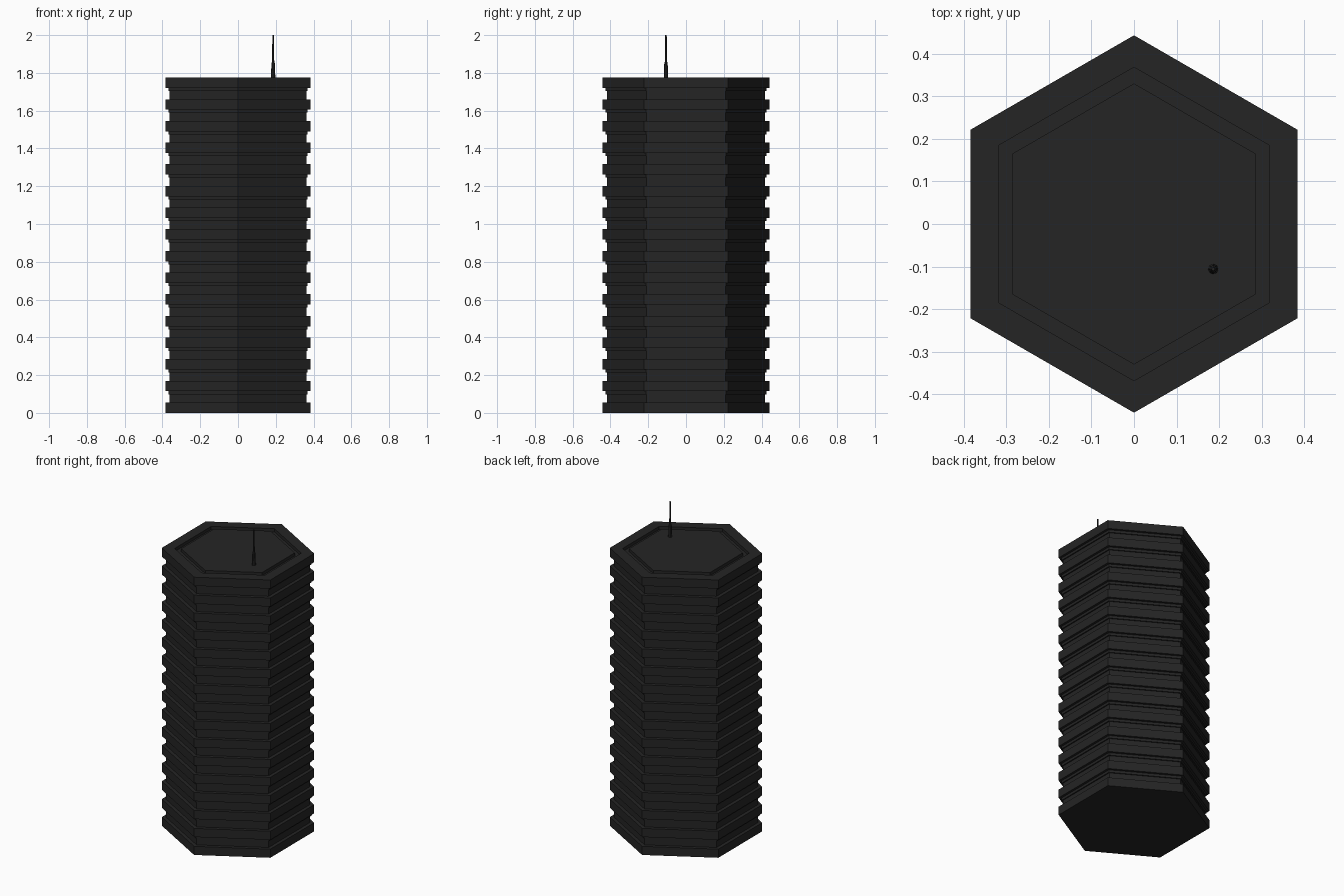
import bpy, bmesh
from math import cos, sin, pi

if "Cube" in bpy.data.objects:
    bpy.data.objects.remove(bpy.data.objects["Cube"])

FLOORS = 15
PITCH = 1.72 / FLOORS
SLAB = 0.055
TOP = 1.775
R_SLAB, R_TRIM, R_GLASS = 0.443, 0.426, 0.418

dark = bpy.data.materials.new("dark_cladding")
dark.diffuse_color = (0.018, 0.018, 0.018, 1)
dark.use_nodes = True
dark.node_tree.nodes["Principled BSDF"].inputs["Base Color"].default_value = dark.diffuse_color


def loft(name, profile, sides, center=(0, 0)):
    """Stack polygon rings given as (radius, z) and cap both ends."""
    bm = bmesh.new()
    rings = []
    for r, z in profile:
        angles = [pi / 2 + 2 * pi * i / sides for i in range(sides)]
        rings.append([bm.verts.new((center[0] + r * cos(a), center[1] + r * sin(a), z))
                      for a in angles])
    for low, high in zip(rings, rings[1:]):
        for i in range(sides):
            j = (i + 1) % sides
            bm.faces.new((low[i], low[j], high[j], high[i]))
    bm.faces.new(rings[0][::-1])
    bm.faces.new(rings[-1])
    bmesh.ops.recalc_face_normals(bm, faces=bm.faces)
    mesh = bpy.data.meshes.new(name)
    bm.to_mesh(mesh)
    bm.free()
    mesh.materials.append(dark)
    obj = bpy.data.objects.new(name, mesh)
    bpy.context.collection.objects.link(obj)
    return obj


# Hexagonal tower: floor slabs, recessed window bands, trim under each slab
profile = []
for f in range(FLOORS):
    z = f * PITCH
    profile += [(R_SLAB, z), (R_SLAB, z + SLAB),
                (R_GLASS, z + SLAB), (R_GLASS, z + PITCH - 0.016),
                (R_TRIM, z + PITCH - 0.016), (R_TRIM, z + PITCH)]

# Top slab with a shallow drainage groove around the roof
profile += [(R_SLAB, TOP - SLAB), (R_SLAB, TOP),
            (0.368, TOP), (0.368, TOP - 0.02),
            (0.33, TOP - 0.02), (0.33, TOP)]
loft("tower", profile, 6)

# Stepped roof antenna
loft("antenna", [(0.012, TOP - 0.005), (0.009, 1.85), (0.006, 1.86),
                 (0.004, 2.0)], 8, (0.186, -0.106))
